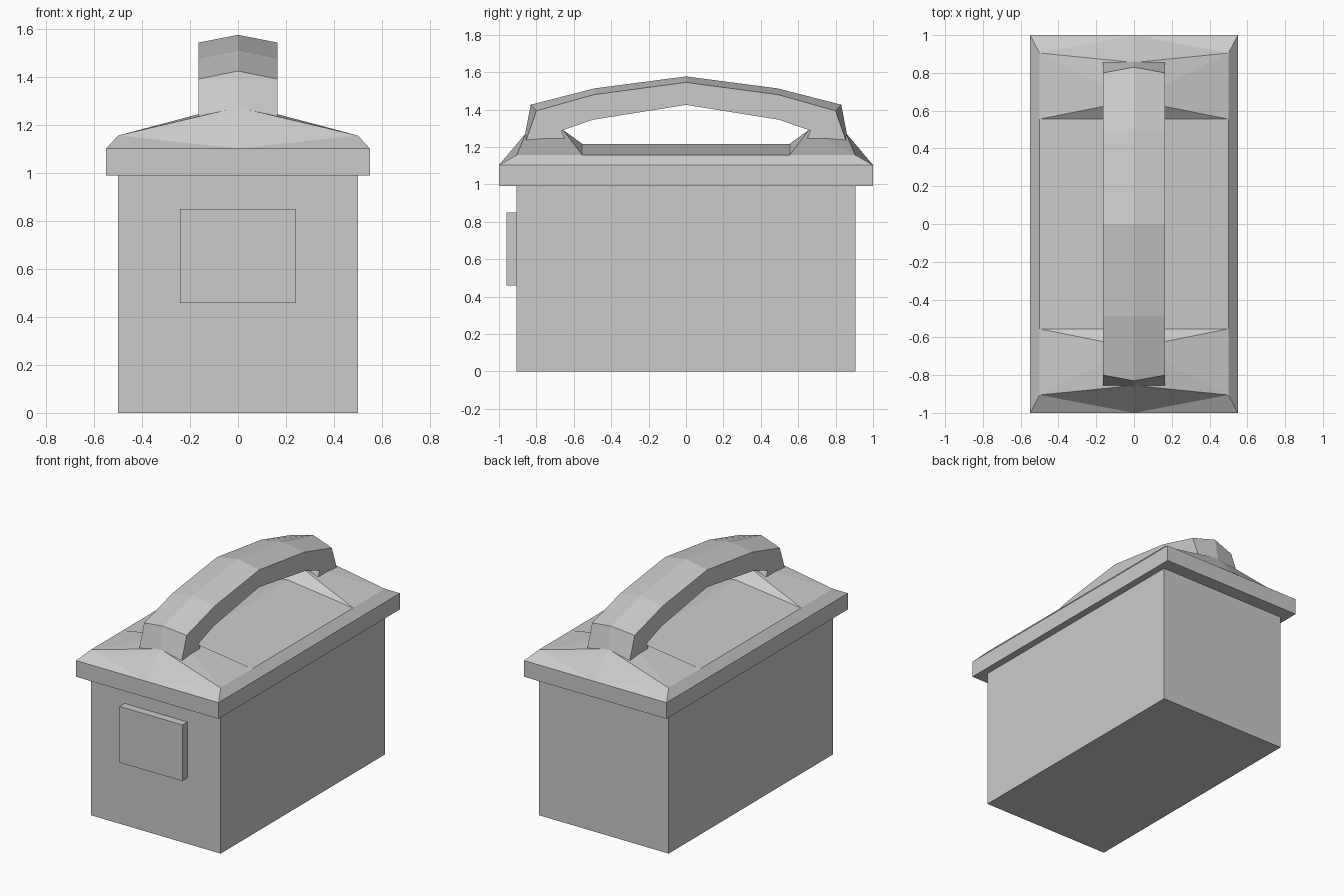
import bpy
from mathutils import Vector

if "Cube" in bpy.data.objects:
    bpy.data.objects.remove(bpy.data.objects["Cube"])


def mesh_object(name, verts, faces):
    mesh = bpy.data.meshes.new(name)
    mesh.from_pydata(verts, [], faces)
    ob = bpy.data.objects.new(name, mesh)
    bpy.context.collection.objects.link(ob)
    return ob


def box(name, lo, hi):
    lo, hi = Vector(lo), Vector(hi)
    bpy.ops.mesh.primitive_cube_add(size=1, location=(lo + hi) / 2)
    ob = bpy.context.object
    ob.name = name
    ob.scale = hi - lo
    return ob


def mirror_quarter(ob):
    mod = ob.modifiers.new("mirror", 'MIRROR')
    mod.use_axis = (True, True, False)
    mod.merge_threshold = 0.001


# Box body and the plate on its front
box("body", (-0.5, -0.905, 0), (0.5, 0.905, 1.0))
box("front_plate", (-0.242, -0.96, 0.458), (0.242, -0.9, 0.85))

# Lid: one quarter with rim, bevel, shallow ridge and raised end, then mirrored
lid_verts = [
    (0.55, -1, 0.99), (0, -1, 0.99), (0, 0, 0.99), (0.55, 0, 0.99),
    (0.55, -1, 1.103), (0, -1, 1.103), (0.55, 0, 1.103),
    (0.5, -0.905, 1.157), (0.5, -0.555, 1.157), (0.5, 0, 1.157),
    (0, -0.855, 1.275), (0, -0.655, 1.29), (0, -0.555, 1.217), (0, 0, 1.217),
]
lid_faces = [
    (0, 1, 2, 3), (1, 0, 4, 5), (0, 3, 6, 4),
    (5, 4, 7), (5, 7, 10), (4, 6, 9, 8, 7),
    (7, 8, 11), (7, 11, 10), (8, 12, 11), (8, 9, 13, 12),
]
mirror_quarter(mesh_object("lid", lid_verts, lid_faces))

# Handle: stations of (outer edge, outer crest, inner) as (y, z), then mirrored
stations = [
    ((-0.855, 1.235), (-0.86, 1.27), (-0.645, 1.235)),
    ((-0.80, 1.393), (-0.83, 1.426), (-0.665, 1.287)),
    ((-0.49, 1.48), (-0.49, 1.513), (-0.50, 1.345)),
    ((0, 1.545), (0, 1.577), (0, 1.425)),
]
w = 0.164
verts, faces = [], []
for edge, crest, inner in stations:
    verts += [(0, *crest), (w, *edge), (w, *inner), (0, *inner)]
for i in range(0, 4 * (len(stations) - 1), 4):
    for j in range(3):
        faces.append((i + j, i + j + 1, i + j + 5, i + j + 4))
faces.append((3, 2, 1, 0))
mirror_quarter(mesh_object("handle", verts, faces))
